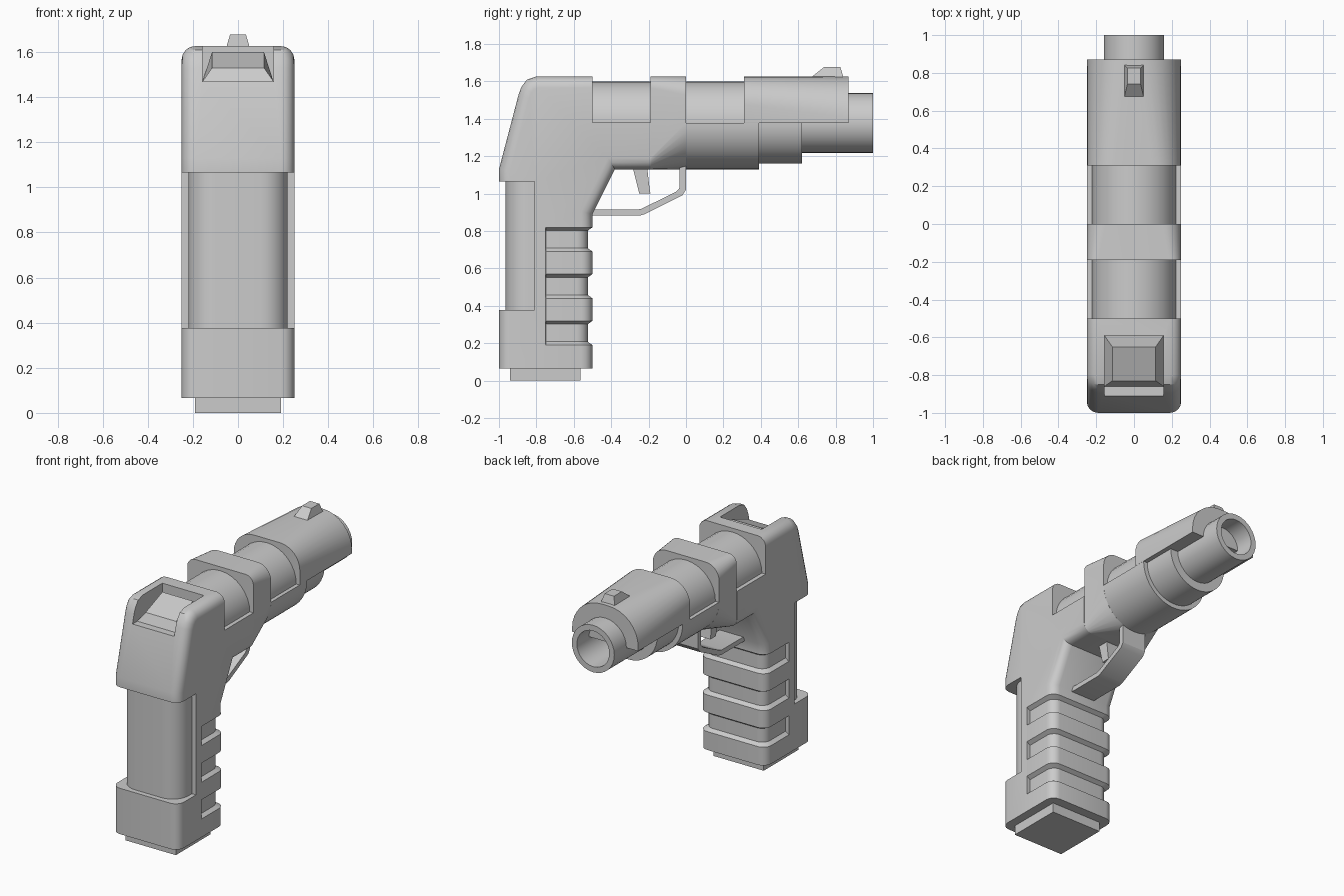
import bpy, bmesh
from math import sin, cos, pi, radians

if "Cube" in bpy.data.objects:
    bpy.data.objects.remove(bpy.data.objects["Cube"])

CZ, R = 1.378, 0.248     # bore axis height and outer radius


def finish(name, bm):
    bmesh.ops.recalc_face_normals(bm, faces=bm.faces)
    me = bpy.data.meshes.new(name)
    bm.to_mesh(me)
    bm.free()
    ob = bpy.data.objects.new(name, me)
    bpy.context.collection.objects.link(ob)
    return ob


def loft(name, rings):
    bm = bmesh.new()
    vs = [[bm.verts.new(p) for p in ring] for ring in rings]
    n = len(vs[0])
    for a, b in zip(vs, vs[1:]):
        for i in range(n):
            j = (i + 1) % n
            bm.faces.new((a[i], a[j], b[j], b[i]))
    bm.faces.new(vs[0])
    bm.faces.new(vs[-1])
    return finish(name, bm)


def prism(name, profile, hw, bevel=0):
    """Side profile in (y, z) spread to x = +-hw, side edges optionally rounded."""
    ob = loft(name, [[(x, y, z) for y, z in profile] for x in (-hw, hw)])
    if bevel:
        bm = bmesh.new()
        bm.from_mesh(ob.data)
        edges = [e for e in bm.edges if abs(e.verts[0].co.x - e.verts[1].co.x) < 1e-5]
        bmesh.ops.bevel(bm, geom=edges, offset=bevel, segments=4, profile=0.5,
                        affect='EDGES', clamp_overlap=False)
        bm.to_mesh(ob.data)
        bm.free()
    return ob


def rounded(hw, lo, hi, r_lo, r_hi, n=8):
    """Rounded rectangle outline, separate radii for low and high corners."""
    pts = []
    for k, (sx, v, r) in enumerate(((1, hi, r_hi), (-1, hi, r_hi), (-1, lo, r_lo), (1, lo, r_lo))):
        sv = 1 if v == hi else -1
        for i in range(n + 1):
            a = (k + i / n) * pi / 2
            pts.append((sx * (hw - r) + r * cos(a), v - sv * r + r * sin(a)))
    return pts


def arc_bar(name, r, y0, y1, a0=0, a1=360, n=32):
    """Full or partial round bar along y, centred on the bore."""
    count = n if a1 - a0 == 360 else n + 1
    angles = [radians(a0 + (a1 - a0) * i / n) for i in range(count)]
    return loft(name, [[(r * cos(a), y, CZ + r * sin(a)) for a in angles] for y in (y0, y1)])


def box(name, x, y0, y1, z0, z1):
    return prism(name, [(y0, z0), (y1, z0), (y1, z1), (y0, z1)], x)


def cut(ob, cutter):
    cutter.hide_render = True
    m = ob.modifiers.new("cut", 'BOOLEAN')
    m.operation, m.solver, m.object = 'DIFFERENCE', 'EXACT', cutter
    bpy.context.view_layer.objects.active = ob
    bpy.ops.object.modifier_apply(modifier=m.name)
    bpy.data.objects.remove(cutter)


# Grip and rear housing, one rounded side profile trimmed by boxes
body = prism("grip_body", [(-1, -0.1), (-0.5, -0.1), (-0.5, 0.89), (-0.38, 1.13), (0.1, 1.13),
                           (0.1, 1.626), (-0.8, 1.626), (-0.85, 1.61), (-0.88, 1.57),
                           (-0.895, 1.53), (-1, 1.13)], 0.25, 0.06)
for y0, y1, z0, z1, x in ((-1.2, 0, -0.3, 0.065, 0.4),        # flat base
                          (-0.19, 0.3, 1.0, 1.8, 0.4),        # front end
                          (-0.5, -0.1, 1.38, 1.8, 0.4),       # rear slide recess
                          (-1.2, -0.81, 0.377, 1.065, 0.4),   # back strap recess
                          (-0.75, -0.3, 0.19, 0.82, 0.4),     # finger groove area
                          (-1.2, -0.59, 1.47, 1.8, 0.157)):   # rear sight pocket
    cut(body, box("cutter", x, y0, y1, z0, z1))

# Back strap
loft("back_strap", [[(x, y, z) for x, y in rounded(0.22, -0.965, -0.7, 0.12, 0.02)]
                    for z in (0.35, 1.1)])

# Finger grooves: stacked sections stepping in and out
stations = []
for z in (0.19, 0.44, 0.69):
    stations += [(z, 0), (z + 0.018, 0.025), (z + 0.112, 0.025), (z + 0.13, 0)]
loft("finger_grooves", [[(x, y, z) for x, y in rounded(0.25 - d, -0.75, -0.5 - d, 0.001, 0.06)]
                        for z, d in stations])

# Magazine base
box("magazine_base", 0.19, -0.94, -0.565, 0, 0.1)

# Middle block: boxy above, underside changing from square to round
loft("middle_block", [[(x, y, z) for x, z in rounded(0.249, 1.13, 1.626, rl, rh)]
                      for y, rl, rh in ((-0.19, 0.06, 0.06), (0, 0.2475, 0.1))])

# Round slide core, lower frame, front shroud and under-barrel
arc_bar("slide_core", 0.222, -0.52, 0.35)
arc_bar("lower_frame", R, 0, 0.39, 180, 360)
loft("front_shroud", [[(x, y, z) for x, z in rounded(0.249, 1.378, 1.626, 0.001, r)]
                      for y, r in ((0.31, 0.15), (0.87, 0.22))])
arc_bar("under_barrel", 0.218, 0.38, 0.62, 180, 360)

# Barrel with bore
barrel = arc_bar("barrel", 0.16, 0.32, 1.0)
cut(barrel, arc_bar("cutter", 0.122, 0.36, 1.2))


# Sights: tapered blocks
def taper(name, low, high):
    loft(name, [[(s * x, y, z) for s, y, z in ((-1, y0, z0), (1, y0, z0), (1, y1, z1), (-1, y1, z1))]
                for x, y0, z0, y1, z1 in (low, high)])


taper("front_sight", (0.055, 0.655, 1.61, 0.845, 1.61), (0.035, 0.74, 1.678, 0.825, 1.678))
taper("rear_sight", (0.157, -0.86, 1.47, -0.59, 1.47), (0.115, -0.83, 1.53, -0.65, 1.6))

# Trigger and guard
prism("trigger", [(-0.29, 1.16), (-0.25, 1.0), (-0.19, 1.0), (-0.195, 1.03), (-0.21, 1.16)], 0.05)
prism("trigger_guard", [(-0.53, 0.882), (-0.25, 0.882), (-0.22, 0.89), (-0.02, 0.99), (0, 1.02),
                        (0, 1.16), (-0.035, 1.16), (-0.035, 1.03), (-0.05, 1.012),
                        (-0.235, 0.92), (-0.26, 0.914), (-0.53, 0.914)], 0.09)

# Smooth curved faces, keep hard edges
for ob in bpy.context.scene.objects:
    ob.select_set(True)
    bpy.context.view_layer.objects.active = ob
bpy.ops.object.shade_smooth_by_angle(angle=radians(30))
